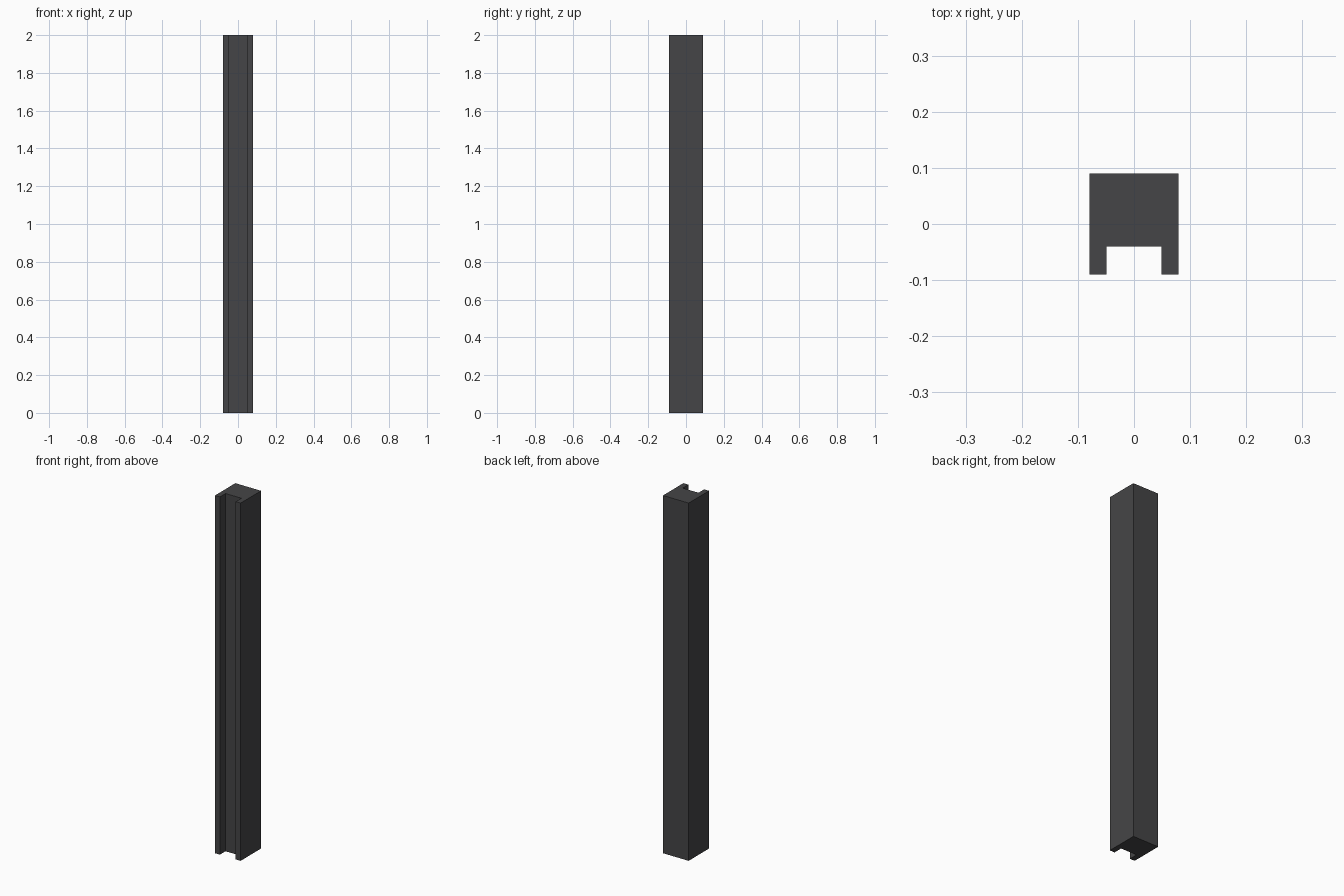
import bpy
import bmesh

if "Cube" in bpy.data.objects:
    bpy.data.objects.remove(bpy.data.objects["Cube"])

HEIGHT = 2.0
HALF_W, HALF_D = 0.0795, 0.09      # outer section
SLOT_HALF, SLOT_Y = 0.049, -0.04   # groove in the front face

# Right half of the channel section, mirrored to close the outline
right = [(SLOT_HALF, SLOT_Y), (SLOT_HALF, -HALF_D), (HALF_W, -HALF_D), (HALF_W, HALF_D)]
outline = right + [(-x, y) for x, y in reversed(right)]

# Grooved post: extrude the section upward
bm = bmesh.new()
base = bm.faces.new([bm.verts.new((x, y, 0)) for x, y in outline])
top = bmesh.ops.extrude_face_region(bm, geom=[base], use_keep_orig=True)
bmesh.ops.translate(bm, vec=(0, 0, HEIGHT),
                    verts=[v for v in top["geom"] if isinstance(v, bmesh.types.BMVert)])
bmesh.ops.recalc_face_normals(bm, faces=bm.faces)

mesh = bpy.data.meshes.new("grooved_post")
bm.to_mesh(mesh)
bm.free()
post = bpy.data.objects.new("grooved_post", mesh)
bpy.context.collection.objects.link(post)

# Dark grey finish
mat = bpy.data.materials.new("dark_grey")
mat.diffuse_color = (0.06, 0.06, 0.063, 1)
mat.use_nodes = True
mat.node_tree.nodes["Principled BSDF"].inputs["Base Color"].default_value = mat.diffuse_color
mesh.materials.append(mat)
